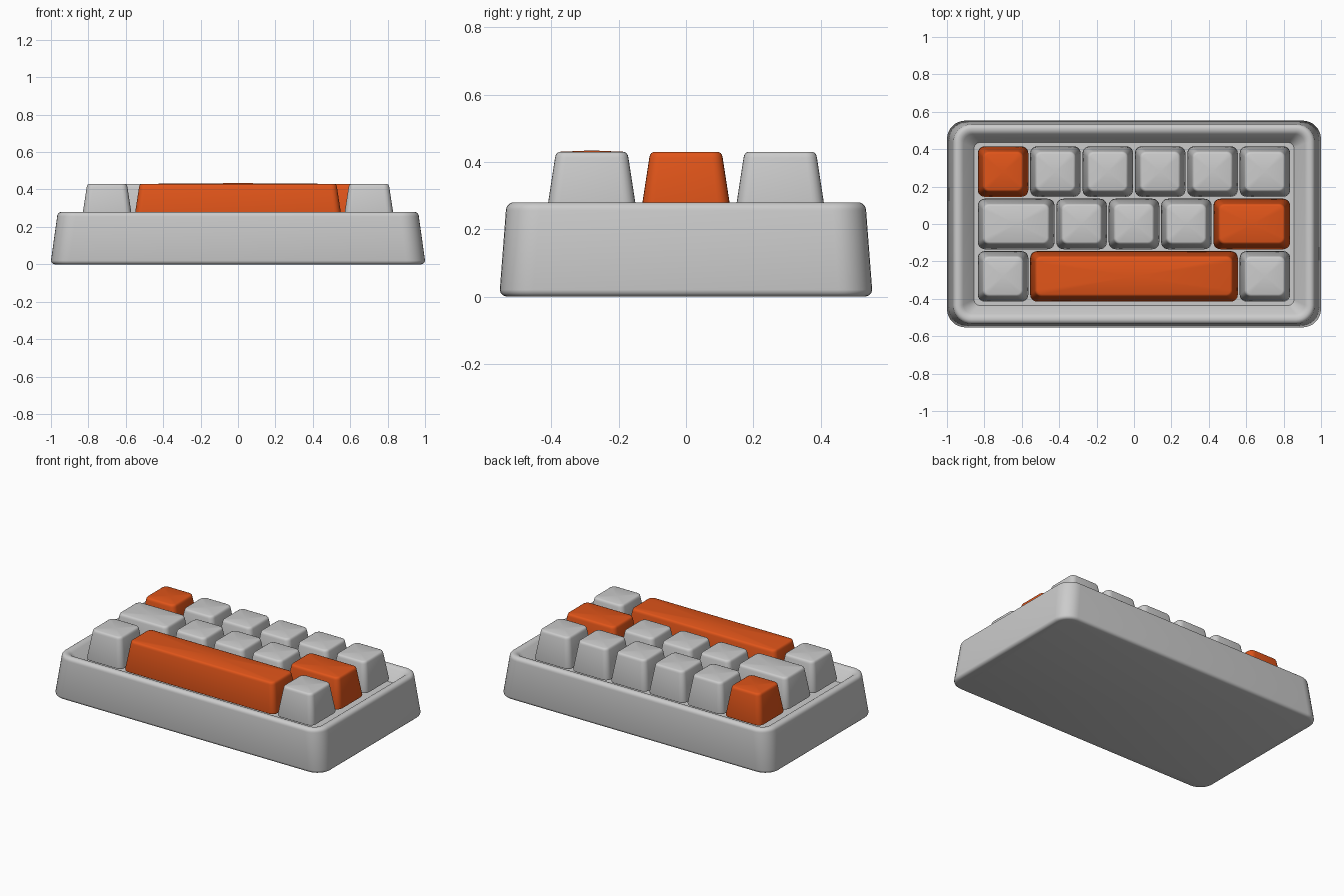
import bpy, bmesh, math

if "Cube" in bpy.data.objects:
    bpy.data.objects.remove(bpy.data.objects["Cube"])

orange = bpy.data.materials.new("orange")
orange.diffuse_color = (0.75, 0.09, 0.01, 1)
orange.use_nodes = True
orange.node_tree.nodes["Principled BSDF"].inputs["Base Color"].default_value = orange.diffuse_color


def rounded_rect(hx, hy, r, n):
    """Outline of a rounded rectangle, counter-clockwise."""
    pts = []
    for i, (sx, sy) in enumerate(((1, 1), (-1, 1), (-1, -1), (1, -1))):
        for k in range(n + 1):
            a = math.pi / 2 * (i + k / n)
            pts.append((sx * (hx - r) + r * math.cos(a),
                        sy * (hy - r) + r * math.sin(a)))
    return pts


def loft(name, rings, loc=(0, 0, 0), n=8, crown=0.0, mat=None):
    """Skin rounded-rectangle rings (hx, hy, r, z); crown lifts the last cap's centre."""
    bm = bmesh.new()
    loops = [[bm.verts.new((x, y, z)) for x, y in rounded_rect(hx, hy, r, n)]
             for hx, hy, r, z in rings]
    m = len(loops[0])
    for a, b in zip(loops, loops[1:]):
        for i in range(m):
            j = (i + 1) % m
            bm.faces.new((a[i], a[j], b[j], b[i]))
    bm.faces.new(loops[0][::-1])
    if crown:
        c = bm.verts.new((0, 0, rings[-1][3] + crown))
        for i in range(m):
            bm.faces.new((loops[-1][i], loops[-1][(i + 1) % m], c))
    else:
        bm.faces.new(loops[-1])
    me = bpy.data.meshes.new(name)
    bm.to_mesh(me)
    bm.free()
    ob = bpy.data.objects.new(name, me)
    ob.location = loc
    bpy.context.collection.objects.link(ob)
    if mat:
        me.materials.append(mat)
    bpy.ops.object.select_all(action='DESELECT')
    ob.select_set(True)
    bpy.context.view_layer.objects.active = ob
    bpy.ops.object.shade_smooth_by_angle(angle=math.radians(40))
    return ob


# Case: tapered tray with rounded rim and sloping inner walls
case = [(0.980, 0.533, 0.08, 0.0), (0.990, 0.543, 0.09, 0.003),
        (0.997, 0.550, 0.097, 0.010), (1.0, 0.553, 0.10, 0.020)]
for k in range(7):
    a = math.pi / 2 * k / 6
    d = 0.025 * (1 - math.cos(a))
    case.append((0.967 - d, 0.535 - d, 0.10 - d, 0.255 + 0.025 * math.sin(a)))
case += [(0.932, 0.500, 0.065, 0.279), (0.922, 0.490, 0.055, 0.275),
         (0.912, 0.481, 0.05, 0.267), (0.855, 0.435, 0.03, 0.20)]
loft("case", case)

# Keycaps: three rows of (width in units, accent colour)
PITCH, GAP = 0.28, 0.01
rows = [
    (0.28, [(1, True)] + [(1, False)] * 5),
    (0.0, [(1.5, False), (1, False), (1, False), (1, False), (1.5, True)]),
    (-0.28, [(1, False), (4, True), (1, False)]),
]
for row, (y, keys) in enumerate(rows, 1):
    x = -3 * PITCH
    for col, (units, accent) in enumerate(keys, 1):
        w, h = (units * PITCH - GAP) / 2, (PITCH - GAP) / 2
        profile = [(0.008, 0.030, 0.232), (0.002, 0.035, 0.235), (0.0, 0.037, 0.243),
                   (0.026, 0.032, 0.412), (0.028, 0.031, 0.420),
                   (0.032, 0.028, 0.4265), (0.040, 0.022, 0.430)]
        rings = [(w - d, h - d, r, z) for d, r, z in profile]
        space = units == 4
        loft("space_bar" if space else f"key_row{row}_{col}", rings,
             (x + units * PITCH / 2, y, 0), n=5,
             crown=0.004 if space else -0.005, mat=orange if accent else None)
        x += units * PITCH
